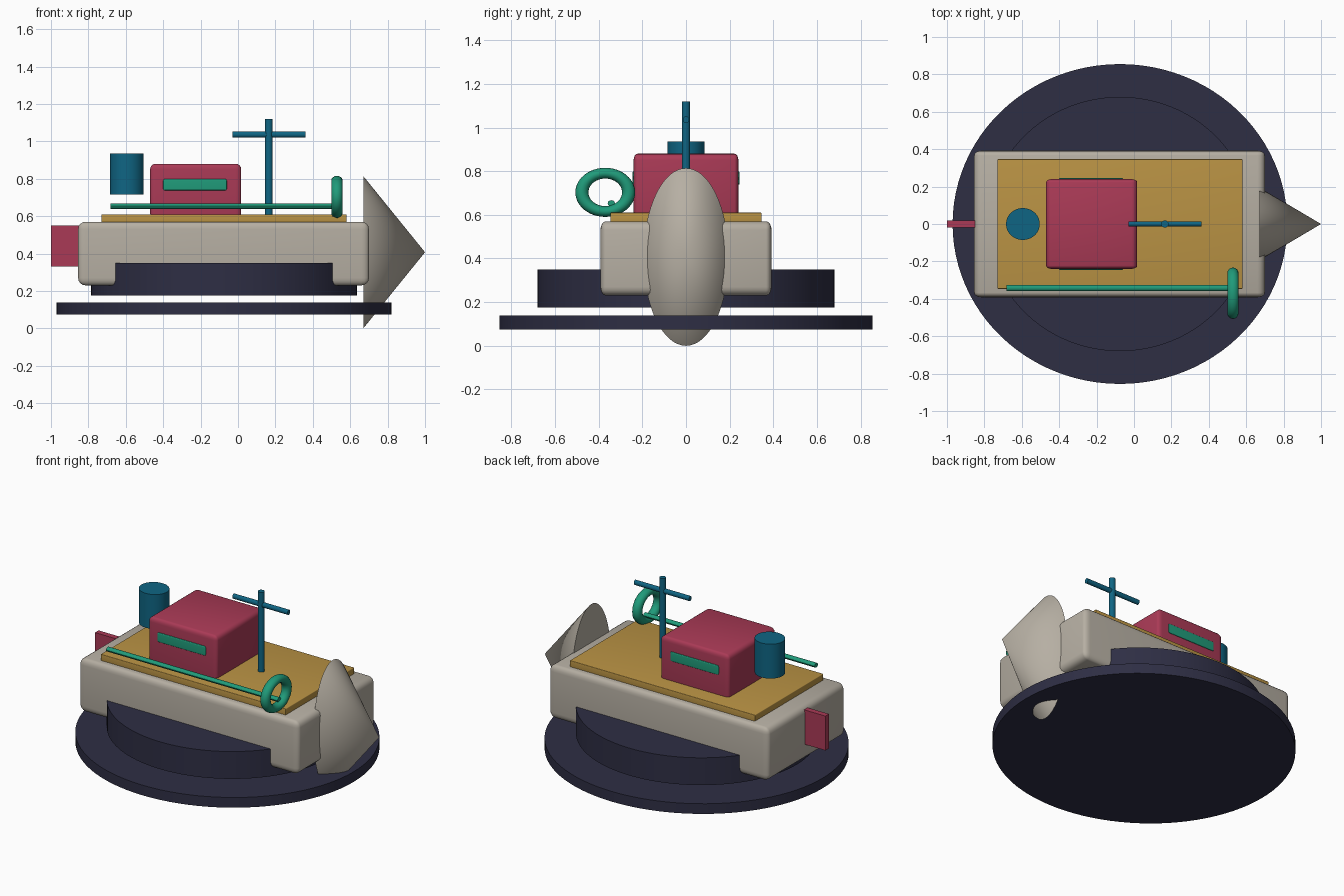
import bpy
import bmesh
from math import pi, radians
from mathutils import Matrix, Vector

cube = bpy.data.objects.get("Cube")
if cube:
    bpy.data.objects.remove(cube, do_unlink=True)


def material(name, rgb):
    """Flat material from an sRGB triple, stored as linear."""
    linear = [((c / 255 + 0.055) / 1.055) ** 2.4 for c in rgb]
    mat = bpy.data.materials.new(name)
    mat.use_nodes = True
    mat.diffuse_color = (*linear, 1)
    mat.node_tree.nodes["Principled BSDF"].inputs["Base Color"].default_value = (*linear, 1)
    return mat


navy = material("dark navy", (46, 46, 68))
stone = material("warm grey", (182, 175, 163))
ochre = material("ochre", (186, 147, 68))
crimson = material("crimson", (170, 58, 86))
green = material("sea green", (32, 155, 122))
blue = material("deep blue", (15, 101, 131))


def finish(name, bm, mat):
    """Turn a bmesh into a smooth-by-angle object."""
    mesh = bpy.data.meshes.new(name)
    bm.to_mesh(mesh)
    bm.free()
    mesh.materials.append(mat)
    obj = bpy.data.objects.new(name, mesh)
    bpy.context.collection.objects.link(obj)
    bpy.ops.object.select_all(action="DESELECT")
    obj.select_set(True)
    bpy.context.view_layer.objects.active = obj
    bpy.ops.object.shade_smooth_by_angle(angle=radians(35))
    return obj


def box(name, low, high, mat, round_size=None):
    """Box between two corners, edges rounded by a radius per axis."""
    low, high = Vector(low), Vector(high)
    size, middle = high - low, (low + high) / 2
    r = Vector(round_size or (1, 1, 1))
    bm = bmesh.new()
    bmesh.ops.create_cube(bm, size=1)
    bmesh.ops.scale(bm, vec=[s / k for s, k in zip(size, r)], verts=bm.verts)
    if round_size:
        bmesh.ops.bevel(bm, geom=bm.edges[:], offset=1, segments=4,
                        profile=0.5, affect="EDGES")
        bmesh.ops.scale(bm, vec=r, verts=bm.verts)
    bmesh.ops.translate(bm, vec=middle, verts=bm.verts)
    return finish(name, bm, mat)


def drum(name, center, radii, length, mat, along_x=False, tip=1, sides=64):
    """Elliptic cylinder or cone along z, or along x with radii (z, y)."""
    bm = bmesh.new()
    bmesh.ops.create_cone(bm, cap_ends=True, segments=sides,
                          radius1=1, radius2=tip, depth=length)
    bmesh.ops.scale(bm, vec=(*radii, 1), verts=bm.verts)
    if along_x:
        bmesh.ops.rotate(bm, matrix=Matrix.Rotation(pi / 2, 3, "Y"), verts=bm.verts)
    bmesh.ops.translate(bm, vec=center, verts=bm.verts)
    return finish(name, bm, mat)


def ring(name, center, major, minor, squash, mat, around=48, section=16):
    """Torus around x, made by spinning a circle, flattened in z."""
    bm = bmesh.new()
    circle = bmesh.ops.create_circle(bm, segments=section, radius=minor)["verts"]
    bmesh.ops.translate(bm, vec=(0, major, 0), verts=circle)
    bmesh.ops.spin(bm, geom=bm.verts[:] + bm.edges[:], cent=(0, 0, 0),
                   axis=(1, 0, 0), angle=2 * pi, steps=around, use_duplicate=False)
    bmesh.ops.remove_doubles(bm, verts=bm.verts, dist=0.0005)
    bmesh.ops.recalc_face_normals(bm, faces=bm.faces)
    bmesh.ops.scale(bm, vec=(1, 1, squash), verts=bm.verts)
    bmesh.ops.translate(bm, vec=center, verts=bm.verts)
    return finish(name, bm, mat)


# Stand: a wide disc and a smaller drum carrying the hull
drum("base_disc", (-0.075, 0, 0.107), (0.895, 0.855), 0.065, navy, sides=96)
drum("support_drum", (-0.075, 0, 0.263), (0.71, 0.68), 0.175, navy, sides=96)

# Hull, deck, bow cone and rudder
box("hull", (-0.855, -0.392, 0.23), (0.7, 0.392, 0.57), stone, (0.04, 0.025, 0.04))
box("deck", (-0.73, -0.347, 0.56), (0.58, 0.347, 0.61), ochre, (0.005, 0.004, 0.004))
drum("bow_cone", (0.835, 0, 0.407), (0.407, 0.195), 0.33, stone, along_x=True, tip=0)
box("rudder", (-1, -0.018, 0.33), (-0.82, 0.018, 0.55), crimson)

# Cabin with a window showing on both sides
box("cabin", (-0.47, -0.24, 0.585), (0.017, 0.24, 0.88), crimson, (0.03, 0.018, 0.03))
box("cabin_windows", (-0.4, -0.246, 0.738), (-0.06, 0.246, 0.798), green, (0.008, 0.004, 0.008))

# Funnel, mast and crossbar
drum("funnel", (-0.594, 0, 0.825), (0.09, 0.085), 0.22, blue)
drum("mast", (0.165, 0, 0.855), (0.02, 0.019), 0.53, blue, sides=24)
drum("crossbar", (0.165, 0, 1.036), (0.016, 0.014), 0.39, blue, along_x=True, sides=24)

# Side rail and life ring
drum("side_rail", (-0.076, -0.342, 0.653), (0.014, 0.017), 1.214, green, along_x=True, sides=12)
ring("life_ring", (0.529, -0.37, 0.703), 0.107, 0.03, 0.82, green)
